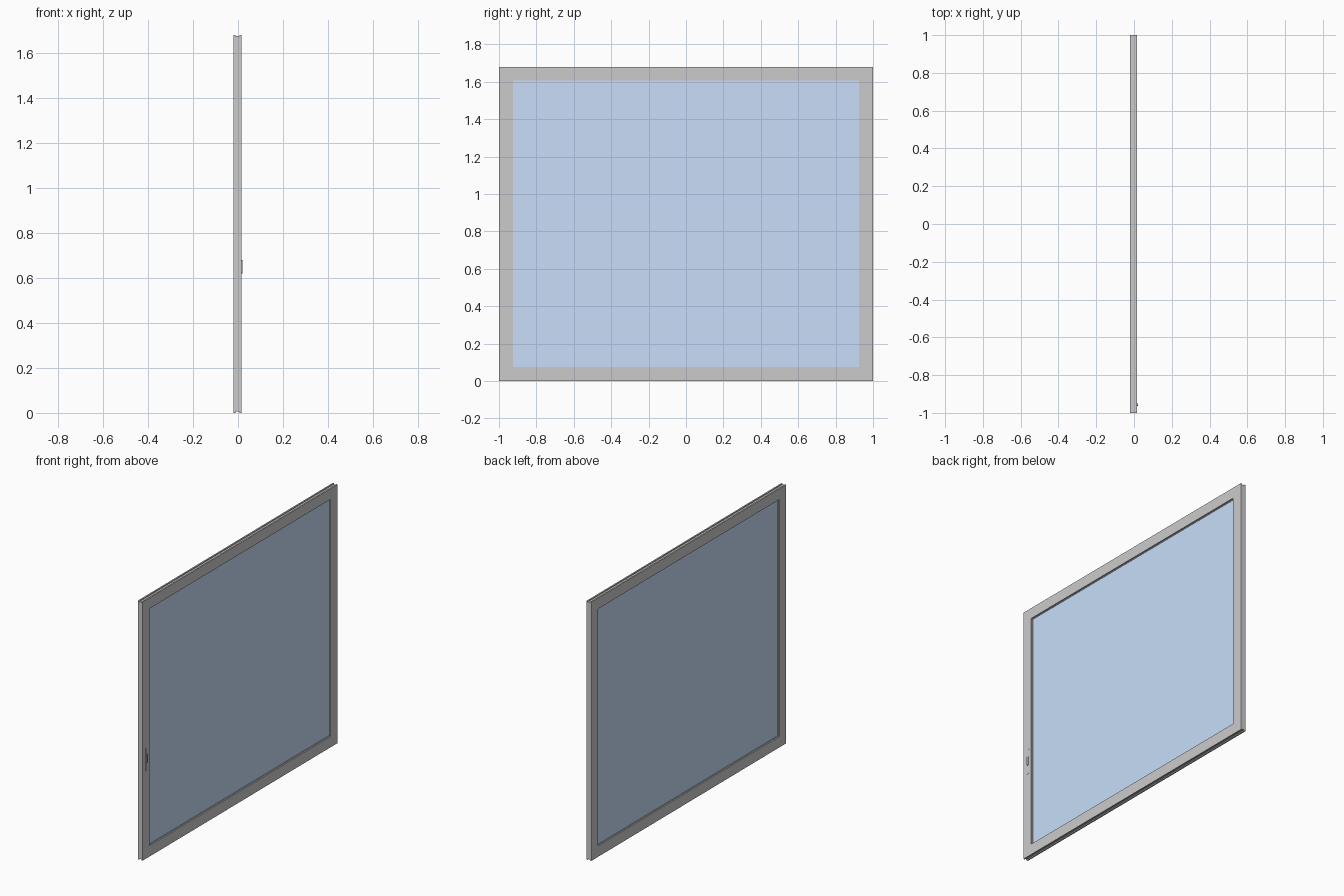
import bpy, bmesh, math

if "Cube" in bpy.data.objects:
    bpy.data.objects.remove(bpy.data.objects["Cube"])

XB, XF = -0.02, 0.015          # back and front faces of the sash
H = 1.68                       # sash height


def finish(name, bm, mat=None):
    bmesh.ops.recalc_face_normals(bm, faces=bm.faces[:])
    me = bpy.data.meshes.new(name)
    bm.to_mesh(me)
    bm.free()
    ob = bpy.data.objects.new(name, me)
    bpy.context.collection.objects.link(ob)
    if mat:
        me.materials.append(mat)
    return ob


def ring(name, profile, mat=None):
    """Sweep a closed profile of (x, side inset, top/bottom inset) round the rectangle."""
    bm = bmesh.new()
    loops = []
    for sy, sz in ((-1, -1), (1, -1), (1, 1), (-1, 1)):
        loops.append([bm.verts.new((x, sy * (1 - dy), H / 2 + sz * (H / 2 - dz)))
                      for x, dy, dz in profile])
    n = len(profile)
    for c in range(4):
        a, b = loops[c], loops[(c + 1) % 4]
        for i in range(n):
            j = (i + 1) % n
            bm.faces.new((a[i], a[j], b[j], b[i]))
    return finish(name, bm, mat)


def box(name, x0, x1, y0, y1, z0, z1, mat=None):
    bm = bmesh.new()
    bmesh.ops.create_cube(bm, size=1)
    for v in bm.verts:
        v.co.x = x0 if v.co.x < 0 else x1
        v.co.y = y0 if v.co.y < 0 else y1
        v.co.z = z0 if v.co.z < 0 else z1
    return finish(name, bm, mat)


def pill(name, x0, x1, y, z0, z1, r, seg=8):
    """Upright plate with rounded ends."""
    bm = bmesh.new()
    pts = []
    for zc, start in ((z1 - r, 0), (z0 + r, math.pi)):
        for i in range(seg + 1):
            t = start + math.pi * i / seg
            pts.append((y + r * math.cos(t), zc + r * math.sin(t)))
    face = bm.faces.new([bm.verts.new((x0, py, pz)) for py, pz in pts])
    out = bmesh.ops.extrude_face_region(bm, geom=[face])
    for v in out["geom"]:
        if isinstance(v, bmesh.types.BMVert):
            v.co.x = x1
    return finish(name, bm)


glass = bpy.data.materials.new("glass_blue")
glass.diffuse_color = (0.58, 0.73, 0.95, 1)
glass.use_nodes = True
glass.node_tree.nodes["Principled BSDF"].inputs["Base Color"].default_value = glass.diffuse_color

# sash frame, with a shallow track groove along the top and bottom edges
W, G = 0.07, 0.006
ring("sash_frame", [(XB, 0, 0), (-0.011, 0, 0), (-0.011, 0, G), (0.006, 0, G),
                    (0.006, 0, 0), (XF, 0, 0), (XF, W, W), (XB, W, W)])

# thin glazing gaskets either side of the pane
for name, a, b in (("front_gasket", 0.004, 0.007), ("back_gasket", -0.012, -0.009)):
    ring(name, [(a, W - 0.004, W - 0.004), (b, W - 0.004, W - 0.004),
                (b, W + 0.004, W + 0.004), (a, W + 0.004, W + 0.004)])

# glass pane
e = W - 0.004
box("glass_pane", -0.009, 0.004, -1 + e, 1 - e, e, H - e, glass)

# latch plate on the stile, with a raised finger grip
pill("latch_plate", XF - 0.004, XF + 0.0008, -0.957, 0.56, 0.73, 0.011)
pill("latch_grip", XF - 0.002, 0.02, -0.957, 0.62, 0.68, 0.006)
